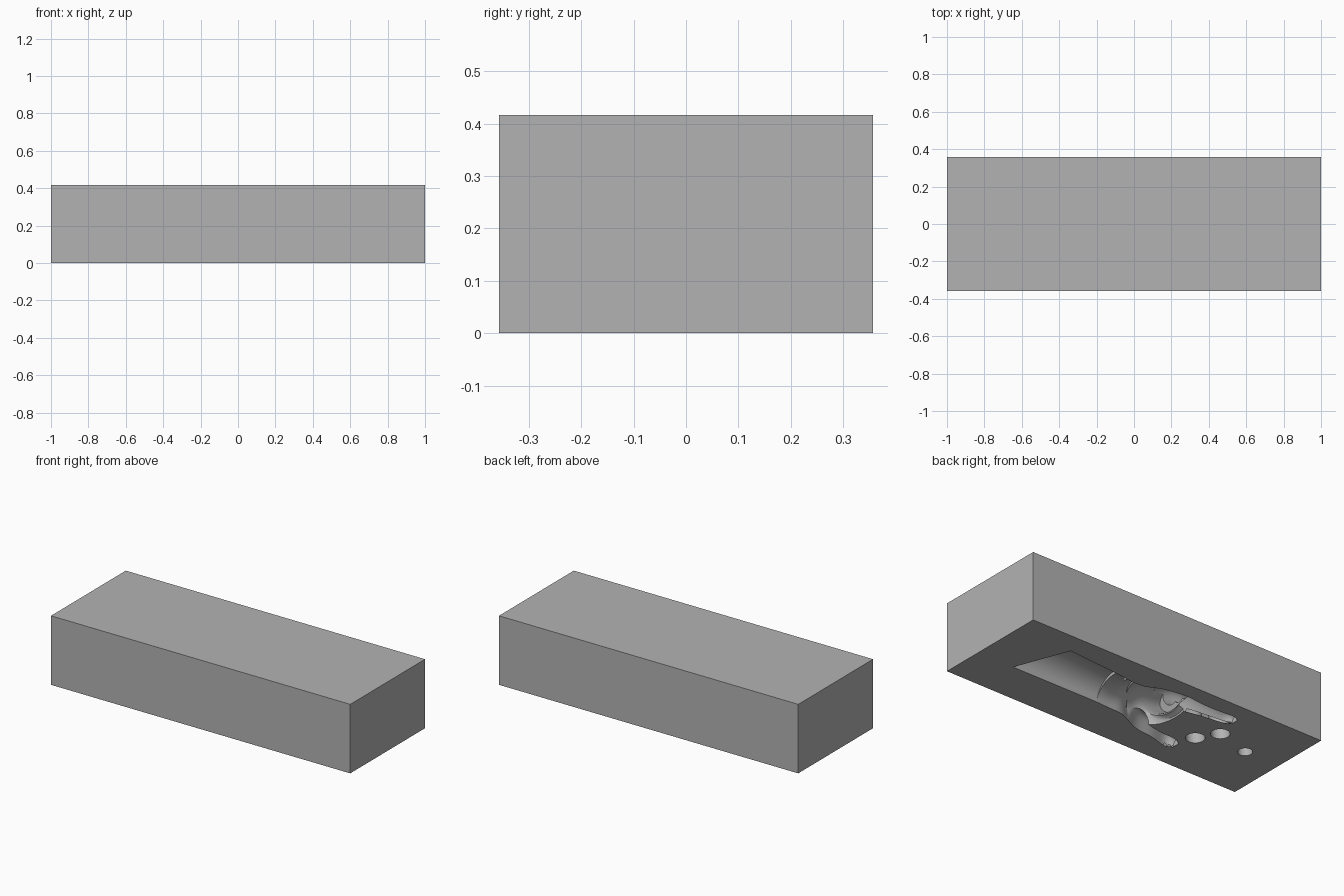
import bpy
import bmesh
import math
from mathutils import Vector

cube = bpy.data.objects.get("Cube")
if cube:
    bpy.data.objects.remove(cube, do_unlink=True)

LENGTH, WIDTH, HEIGHT = 2.0, 0.714, 0.417
SIDES = 28

grey = bpy.data.materials.new("plain grey")
grey.use_nodes = True
colour = (0.45, 0.45, 0.45, 1)
grey.diffuse_color = colour
grey.node_tree.nodes["Principled BSDF"].inputs["Base Color"].default_value = colour


def add_object(name, bm):
    bmesh.ops.recalc_face_normals(bm, faces=bm.faces)
    mesh = bpy.data.meshes.new(name)
    bm.to_mesh(mesh)
    bm.free()
    mesh.materials.append(grey)
    obj = bpy.data.objects.new(name, mesh)
    bpy.context.collection.objects.link(obj)
    return obj


def smooth_path(rows, steps=5):
    """Catmull-Rom interpolation of rows of numbers."""
    rows = [Vector(r) for r in rows]
    ends = [rows[0]] + rows + [rows[-1]]
    out = []
    for a, b, c, d in zip(ends, ends[1:], ends[2:], ends[3:]):
        for i in range(steps):
            t = i / steps
            out.append(0.5 * (2 * b + (c - a) * t + (2 * a - 5 * b + 4 * c - d) * t ** 2
                              + (3 * b - a - 3 * c + d) * t ** 3))
    return out + [rows[-1]]


def limb(name, rows, slants=None):
    """Loft elliptical rings; each row is x, y, z, half width, half height."""
    path = rows if slants else smooth_path(rows)
    centres = [Vector(r[:3]) for r in path]
    bm = bmesh.new()
    rings = []
    for i, row in enumerate(path):
        ahead = centres[min(i + 1, len(path) - 1)]
        tangent = ahead - centres[max(i - 1, 0)]
        tangent.y = 0
        tangent.normalize()
        side = Vector((slants[i] if slants else 0, 1, 0))
        up = tangent.cross(Vector((0, 1, 0)))
        ring = []
        for k in range(SIDES):
            a = math.tau * k / SIDES
            ring.append(bm.verts.new(centres[i] + side * row[3] * math.cos(a)
                                     + up * row[4] * math.sin(a)))
        rings.append(ring)
    for r, s in zip(rings, rings[1:]):
        for k in range(SIDES):
            n = (k + 1) % SIDES
            bm.faces.new((r[k], r[n], s[n], s[k]))
    bm.faces.new(rings[0])
    bm.faces.new(rings[-1])
    return add_object(name, bm)


# Solid block
bm = bmesh.new()
bmesh.ops.create_cube(bm, size=1)
for v in bm.verts:
    v.co = (v.co.x * LENGTH, v.co.y * WIDTH, (v.co.z + 0.5) * HEIGHT)
block = add_object("mould_block", bm)

# Forearm channel with a slanted end
cutters = [limb("forearm_cutter",
                [(0.696, 0.068, 0, 0.165, 0.13), (0.196, 0.051, 0, 0.146, 0.11)],
                slants=(-0.38, 0.12))]

# Wrist and heel of the palm
cutters.append(limb("palm_cutter", [
    (0.21, 0.05, 0, 0.144, 0.09), (0.1, 0.046, 0, 0.146, 0.1),
    (0.0, 0.064, 0, 0.17, 0.15), (-0.09, 0.05, 0.02, 0.19, 0.18),
    (-0.15, 0.05, 0.11, 0.17, 0.11), (-0.3, 0.03, 0.17, 0.17, 0.08)]))

# Thumb and little finger, which lie along the open face
cutters.append(limb("thumb_cutter", [
    (0.0, 0.13, 0, 0.105, 0.12), (-0.14, 0.175, 0, 0.083, 0.11),
    (-0.28, 0.192, 0, 0.055, 0.08), (-0.4, 0.203, 0, 0.046, 0.06),
    (-0.48, 0.212, 0, 0.043, 0.05), (-0.52, 0.214, 0, 0.022, 0.03)]))
cutters.append(limb("little_finger_cutter", [
    (-0.02, -0.05, 0, 0.055, 0.08), (-0.15, -0.13, 0, 0.042, 0.09),
    (-0.28, -0.157, 0, 0.034, 0.08), (-0.39, -0.174, 0, 0.045, 0.07),
    (-0.44, -0.178, 0, 0.022, 0.03)]))

# Three arched fingers that reach the open face at their tips
for name, x, y, r in (("ring", -0.467, -0.052, 0.052),
                      ("index", -0.541, 0.067, 0.052),
                      ("middle", -0.766, 0.005, 0.04)):
    cutters.append(limb(name + "_finger_cutter", [
        (-0.22, y, 0.17, r, r), (x + 0.14, y, 0.2, r, r),
        (x + 0.03, y, 0.14, r, r), (x, y, 0.04, r, r), (x, y, -0.04, r, r)]))

# Carve the hand out of the block
bpy.context.view_layer.objects.active = block
for cutter in cutters:
    cutter.hide_render = True
    cut = block.modifiers.new(cutter.name, "BOOLEAN")
    cut.operation = "DIFFERENCE"
    cut.solver = "EXACT"
    cut.object = cutter
    bpy.ops.object.modifier_apply(modifier=cut.name)
    bpy.data.objects.remove(cutter, do_unlink=True)

bpy.ops.object.select_all(action="DESELECT")
block.select_set(True)
bpy.ops.object.shade_smooth_by_angle(angle=math.radians(35))
